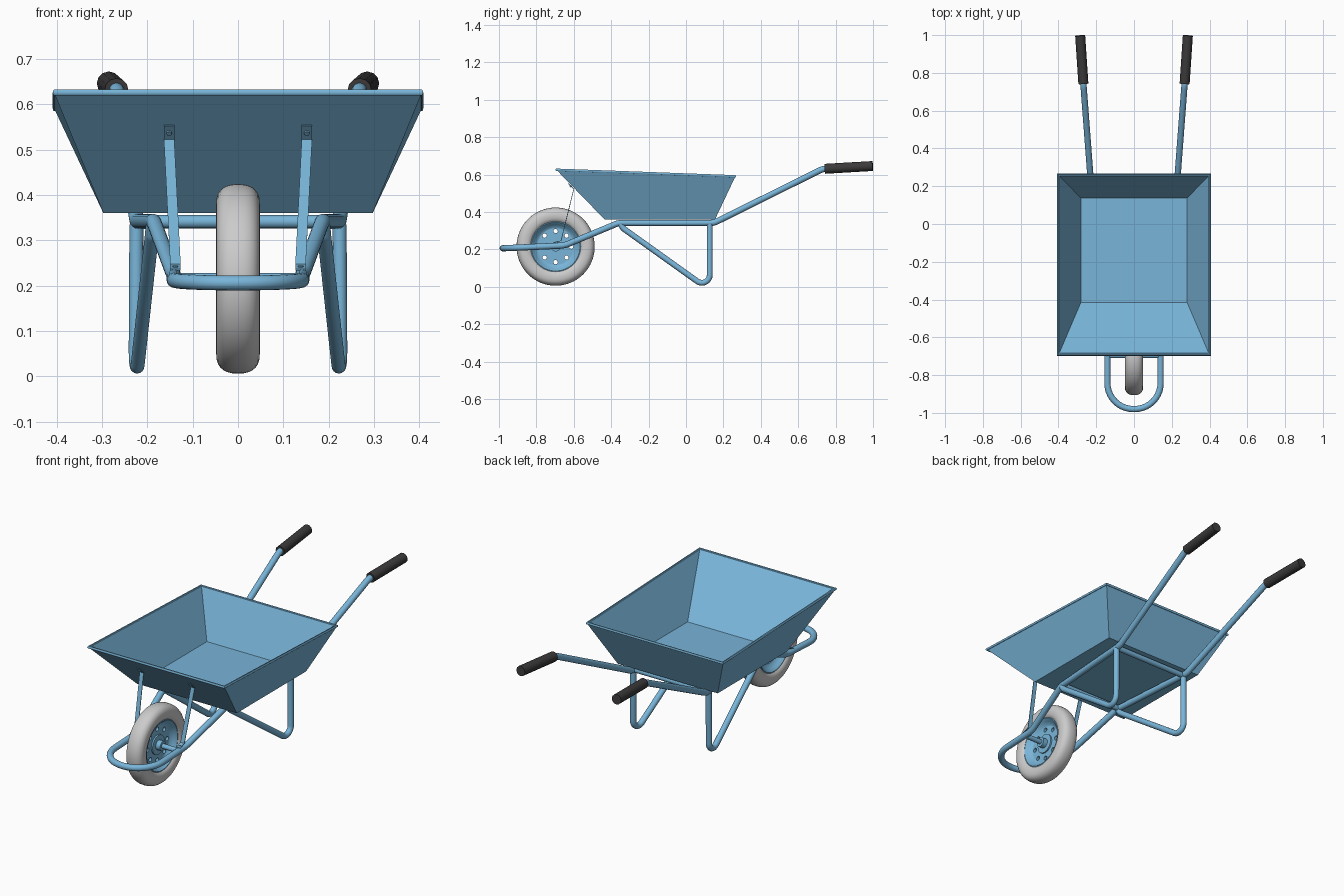
import bpy, bmesh, math
from mathutils import Vector

if "Cube" in bpy.data.objects:
    bpy.data.objects.remove(bpy.data.objects["Cube"])


def material(name, color):
    m = bpy.data.materials.new(name)
    m.diffuse_color = color
    m.use_nodes = True
    m.node_tree.nodes["Principled BSDF"].inputs["Base Color"].default_value = m.diffuse_color
    return m


BLUE = material("blue_paint", (0.19, 0.46, 0.69, 1))
DARK = material("dark_rubber", (0.045, 0.042, 0.042, 1))


def finish(ob, mat=None, angle=35):
    bpy.ops.object.select_all(action='DESELECT')
    ob.select_set(True)
    bpy.context.view_layer.objects.active = ob
    if ob.type == 'CURVE':
        bpy.ops.object.convert(target='MESH')
        ob = bpy.context.view_layer.objects.active
    ob.data.materials.clear()
    if mat:
        ob.data.materials.append(mat)
    bpy.ops.object.shade_smooth_by_angle(angle=math.radians(angle))
    return ob


def mesh_object(name, bm, mat=None, angle=35):
    bmesh.ops.recalc_face_normals(bm, faces=bm.faces[:])
    me = bpy.data.meshes.new(name)
    bm.to_mesh(me)
    bm.free()
    ob = bpy.data.objects.new(name, me)
    bpy.context.collection.objects.link(ob)
    return finish(ob, mat, angle)


def bridge(name, loops, mat, wrap=False, cap=False, angle=35):
    """Skin a sequence of equal-length closed loops."""
    bm = bmesh.new()
    rings = [[bm.verts.new(p) for p in loop] for loop in loops]
    pairs = list(zip(rings, rings[1:])) + ([(rings[-1], rings[0])] if wrap else [])
    n = len(rings[0])
    for a, b in pairs:
        for i in range(n):
            j = (i + 1) % n
            bm.faces.new((a[i], a[j], b[j], b[i]))
    if cap:
        bm.faces.new(rings[0])
        bm.faces.new(rings[-1])
    return mesh_object(name, bm, mat, angle)


def fillet(points, radii, steps=8):
    """Round the inner corners of a 3D polyline."""
    pts = [Vector(p) for p in points]
    out = [pts[0]]
    for p0, p, p1, r in zip(pts, pts[1:], pts[2:], radii):
        a, b = (p0 - p).normalized(), (p1 - p).normalized()
        half = a.angle(b) / 2
        t = r / math.tan(half)
        c = p + (a + b).normalized() * (r / math.sin(half))
        u, v = (p + a * t - c).normalized(), (p + b * t - c).normalized()
        out += [c + u.slerp(v, i / steps) * r for i in range(steps + 1)]
    return out + [pts[-1]]


def tube(name, points, radius, mat=BLUE, closed=False, res=6):
    cu = bpy.data.curves.new(name, 'CURVE')
    cu.dimensions = '3D'
    cu.bevel_depth = radius
    cu.bevel_resolution = res
    cu.use_fill_caps = True
    sp = cu.splines.new('POLY')
    sp.points.add(len(points) - 1)
    for q, p in zip(sp.points, points):
        q.co = (*p, 1)
    sp.use_cyclic_u = closed
    ob = bpy.data.objects.new(name, cu)
    bpy.context.collection.objects.link(ob)
    return finish(ob, mat)


def lathe(name, profile, centre, mat, seg=64):
    """Revolve a closed (x, r) profile around the x axis."""
    loops = []
    for k in range(seg):
        a = 2 * math.pi * k / seg
        loops.append([(x, centre[1] + r * math.cos(a), centre[2] + r * math.sin(a))
                      for x, r in profile])
    return bridge(name, loops, mat, wrap=True)


# Tray: outer shell and inner shell joined at the rim
def rect(x, y0, y1, z0, z1):
    return [(-x, y0, z0), (x, y0, z0), (x, y1, z1), (-x, y1, z1)]


bridge("tray", [rect(0.297, -0.435, 0.155, 0.36, 0.36),
                rect(0.407, -0.696, 0.266, 0.629, 0.594),
                rect(0.395, -0.682, 0.254, 0.629, 0.594),
                rect(0.281, -0.415, 0.137, 0.372, 0.372)], BLUE, cap=True, angle=20)
tube("tray_rim", rect(0.404, -0.693, 0.263, 0.626, 0.591), 0.0065, closed=True, res=3)

# Main frame: one bent tube from handle to handle around the wheel
side = [(0.284, 0.98, 0.645), (0.267, 0.73, 0.630), (0.223, 0.15, 0.342),
        (0.186, -0.36, 0.342), (0.141, -0.65, 0.221), (0.141, -0.98, 0.206)]
mirror = [(-x, y, z) for x, y, z in reversed(side)]
bends = [0.08, 0.08, 0.12, 0.15, 0.138]
tube("main_frame", fillet(side + mirror, bends + bends[::-1], 10), 0.0165)

# Cross bars under the tray
tube("rear_cross_bar", [(-0.222, 0.128, 0.341), (0.222, 0.128, 0.341)], 0.0145)
tube("front_cross_bar", [(-0.187, -0.345, 0.341), (0.187, -0.345, 0.341)], 0.0145)

up = Vector((0, 0, 1))
for s, label in ((1, "right"), (-1, "left")):
    # Handle grips
    tube(label + "_grip", [(s * 0.268, 0.742, 0.631), (s * 0.285, 0.998, 0.646)],
         0.0265, DARK, res=4)
    # Bent leg
    leg = [(s * 0.188, -0.35, 0.335), (s * 0.190, -0.335, 0.312),
           (s * 0.226, 0.127, -0.018), (s * 0.224, 0.127, 0.335)]
    tube(label + "_leg", fillet(leg, [0.02, 0.042]), 0.0155)

    # Flat strut from the frame up to the tray front
    path = [(0.152, -0.630, 0.553), (0.152, -0.600, 0.523),
            (0.138, -0.668, 0.247), (0.138, -0.705, 0.235)]
    normals = [(0, -0.7, -0.7), (0, -0.95, -0.2), (0, -0.8, 0.5), (0, -0.2, 1)]
    loops = []
    for p, n in zip(path, normals):
        p = Vector((s * p[0], p[1], p[2]))
        w, d = Vector((0.0115, 0, 0)), Vector(n).normalized() * 0.002
        loops.append([p - w - d, p + w - d, p + w + d, p - w + d])
    bridge(label + "_strut", loops, BLUE, cap=True)

    # Bolts holding the strut
    for where, c, n in (("upper", (s * 0.152, -0.616, 0.539), (0, -0.7, -0.7)),
                        ("lower", (s * 0.138, -0.690, 0.238), (0, -0.2, 1))):
        c, n = Vector(c), Vector(n).normalized()
        tube(f"{label}_{where}_bolt", [c - n * 0.004, c + n * 0.006], 0.006, res=2)

# Wheel: tyre, dished rim, pierced plate, hub and axle
WC = (0, -0.697, 0.215)


def power(v):
    return math.copysign(abs(v) ** 0.82, v)


tyre = [(0.048 * power(math.cos(a)), 0.166 + 0.043 * power(math.sin(a)))
        for a in (2 * math.pi * i / 28 for i in range(28))]
lathe("tyre", tyre, WC, None)
half_rim = [(0.036, 0.136), (0.038, 0.130), (0.034, 0.125), (0.024, 0.118), (0.010, 0.104),
            (0.008, 0.098)]
lathe("wheel_rim", half_rim + [(-x, r) for x, r in reversed(half_rim)], WC, BLUE)

cu = bpy.data.curves.new("wheel_plate", 'CURVE')
cu.dimensions = '2D'
cu.fill_mode = 'BOTH'
cu.extrude = 0.008
holes = [(0.083 * math.cos(k * math.pi / 4), 0.083 * math.sin(k * math.pi / 4), 0.0115, 16)
         for k in range(8)]
for cx, cy, r, n in [(0, 0, 0.102, 64)] + holes:
    sp = cu.splines.new('POLY')
    sp.points.add(n - 1)
    for i, q in enumerate(sp.points):
        a = 2 * math.pi * i / n
        q.co = (cx + r * math.cos(a), cy + r * math.sin(a), 0, 1)
    sp.use_cyclic_u = True
plate = bpy.data.objects.new("wheel_plate", cu)
plate.location = WC
plate.rotation_euler = (0, math.pi / 2, 0)
bpy.context.collection.objects.link(plate)
finish(plate, BLUE)

for name, hx, r in (("wheel_hub_flange", 0.016, 0.052), ("wheel_hub", 0.042, 0.026),
                    ("axle", 0.142, 0.013)):
    tube(name, [(-hx, *WC[1:]), (hx, *WC[1:])], r)
